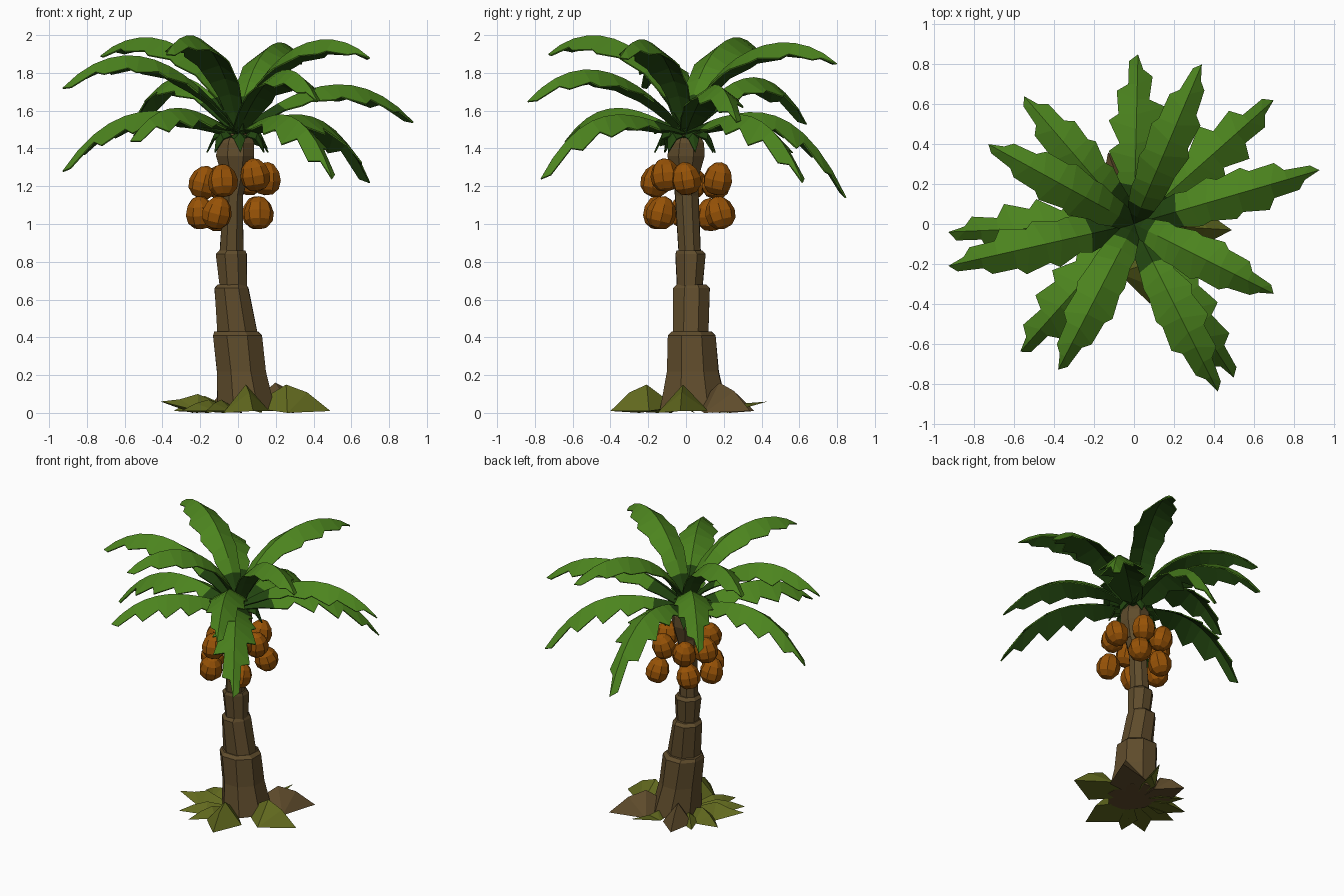
import bpy, bmesh, math, random
from mathutils import Vector, Euler

random.seed(4)
if "Cube" in bpy.data.objects:
    bpy.data.objects.remove(bpy.data.objects["Cube"])


def material(name, rgb):
    m = bpy.data.materials.new(name)
    m.use_nodes = True
    m.diffuse_color = (*rgb, 1)
    bsdf = m.node_tree.nodes["Principled BSDF"]
    bsdf.inputs["Base Color"].default_value = (*rgb, 1)
    bsdf.inputs["Roughness"].default_value = 0.9
    return m


GREEN = material("leaf green", (0.072, 0.23, 0.013))
DARK = material("deep green", (0.016, 0.06, 0.005))
BARK = material("bark brown", (0.115, 0.072, 0.025))
OLIVE = material("olive leaf", (0.12, 0.14, 0.013))
NUT = material("nut orange", (0.31, 0.085, 0.002))


def finish(name, bm, *mats):
    mesh = bpy.data.meshes.new(name)
    bm.to_mesh(mesh)
    bm.free()
    for m in mats:
        mesh.materials.append(m)
    obj = bpy.data.objects.new(name, mesh)
    bpy.context.collection.objects.link(obj)
    return obj


def bezier(a, b, c, d, t):
    u = 1 - t
    return u**3 * a + 3 * u * u * t * b + 3 * u * t * t * c + t**3 * d


# Trunk: stacked, flared, eight-sided sleeves
def sleeve(name, rings, sides=8):
    bm = bmesh.new()
    loops = []
    for x0, x1, y0, y1, z in rings:
        loop = []
        for i in range(sides):
            a = math.tau * (i + 0.5) / sides
            k = random.uniform(1.0, 1.07)
            loop.append(bm.verts.new(((x0 + x1) / 2 + (x1 - x0) / 2 * math.cos(a) * k,
                                      (y0 + y1) / 2 + (y1 - y0) / 2 * math.sin(a) * k, z)))
        loops.append(loop)
    for lo, hi in zip(loops, loops[1:]):
        for i in range(sides):
            j = (i + 1) % sides
            bm.faces.new((lo[i], lo[j], hi[j], hi[i]))
    bm.faces.new(loops[0])
    bm.faces.new(loops[-1])
    bmesh.ops.recalc_face_normals(bm, faces=bm.faces)
    finish(name, bm, BARK)


sleeve("trunk_base", [(-.12, .20, -.14, .23, .02), (-.12, .15, -.11, .18, .22),
                      (-.14, .13, -.10, .16, .41), (-.13, .11, -.08, .14, .43)])
sleeve("trunk_lower", [(-.11, .11, -.07, .12, .40), (-.13, .06, -.07, .13, .66), (-.11, .05, -.05, .11, .68)])
sleeve("trunk_middle", [(-.10, .05, -.05, .09, .66), (-.12, .05, -.06, .11, .84), (-.10, .04, -.05, .09, .86)])
sleeve("trunk_upper", [(-.10, .03, -.04, .08, .84), (-.08, .03, -.06, .07, 1.15), (-.09, .07, -.07, .07, 1.28)])
sleeve("trunk_crown", [(-.08, .06, -.07, .07, 1.24), (-.12, .09, -.10, .10, 1.36),
                       (-.11, .09, -.09, .10, 1.43), (-.08, .07, -.06, .07, 1.48)])


# Ground leaves and roots: ridged diamond wedges
def wedge(name, tip, width, height, mat, tip_z=0.01):
    d = Vector((tip[0], tip[1], 0))
    side = Vector((-d.y, d.x, 0)).normalized() * width / 2
    up = Vector((0, 0, 1))
    bm = bmesh.new()
    inner = bm.verts.new(d * 0.12 + up * 0.03)
    left = bm.verts.new(d * 0.55 + side + up * 0.01)
    right = bm.verts.new(d * 0.55 - side)
    peak = bm.verts.new(d * 0.52 + up * height)
    shoulder = bm.verts.new(d * 0.75 + up * (height * 0.72))
    end = bm.verts.new(d + up * tip_z)
    for f in ((inner, left, peak), (inner, peak, right), (left, shoulder, peak), (left, end, shoulder),
              (right, peak, shoulder), (right, shoulder, end), (inner, right, end, left)):
        bm.faces.new(f)
    bmesh.ops.recalc_face_normals(bm, faces=bm.faces)
    finish(name, bm, mat)


GROUND = [(.49, -.03, .27, .15), (.08, -.40, .25, .15), (-.17, -.33, .14, .07), (-.30, -.25, .16, .07),
          (-.41, -.08, .18, .10), (-.34, .12, .16, .09), (-.22, .25, .12, .06), (.14, .43, .10, .06)]
for i, (x, y, w, h) in enumerate(GROUND):
    wedge(f"ground_leaf_{i + 1}", (x, y), w, h, OLIVE, 0.06 if x < -.4 or y > .4 else 0.01)
wedge("root_side", (.38, .34), .24, .16, BARK)
wedge("root_back", (-.13, .36), .20, .14, BARK)


# Fronds: arched midrib, drooping toothed sides, deep green base and underside
def frond(name, tip, z_mid, width, tooth, z0=1.49, n=12, dark=3):
    tx, ty, tz = tip
    length = math.hypot(tx, ty)
    out = Vector((tx, ty, 0)).normalized()
    side = Vector((-out.y, out.x, 0))
    total = (z_mid - 0.125 * (z0 + tz)) / 0.375
    bend = 0.10
    z1, z2 = total / 2 - bend, total / 2 + bend
    r1 = 0.15 if tz > 1.8 else 0.28

    def spine(t):
        r = bezier(0.0, r1 * length, 0.65 * length, length, t)
        return out * r + Vector((0, 0, bezier(z0, z1, z2, tz, t)))

    bm = bmesh.new()
    rows = []
    for i in range(n):
        t = i / n
        w = width * min(1, 0.3 + 1.6 * t) * min(1, (1 - t) / 0.36)**0.85
        row = []
        for s in (1, -1):
            notch = i > 3 and (i + (s > 0)) % 2
            k = 1 - tooth * random.uniform(0.7, 1.2) if notch else random.uniform(0.97, 1.1)
            shift = 0 if notch else 0.045 * min(1, t * 2)
            p = spine(min(t + shift, 0.97)) + side * s * w * k
            p.z -= w * k * (0.4 + 0.5 * t)
            row.append(bm.verts.new(p))
        rows.append((row[0], bm.verts.new(spine(t)), row[1]))
    end = bm.verts.new(spine(1))
    for i in range(n):
        a = rows[i]
        for j in (0, 1):
            if i < n - 1:
                b = rows[i + 1]
                f = bm.faces.new((a[j], a[j + 1], b[j + 1], b[j]))
            else:
                f = bm.faces.new((a[j], a[j + 1], end))
            f.material_index = 1 if i < dark else 0
    solid = finish(name, bm, GREEN, DARK).modifiers.new("thickness", "SOLIDIFY")
    solid.thickness = 0.008
    solid.offset = -1
    solid.material_offset = 1


UPPER = [(.34, .80, 1.85, 1.92), (.70, -.35, 1.88, 1.93), (-.38, -.73, 1.90, 1.95), (-.73, .40, 1.89, 1.94)]
MIDDLE = [(.93, .27, 1.54, 1.73), (.42, -.84, 1.65, 1.80), (-.93, -.21, 1.72, 1.87), (-.55, .64, 1.53, 1.77)]
LOWER = [(.02, .85, 1.14, 1.59), (.70, .62, 1.22, 1.58), (.50, -.77, 1.24, 1.58),
         (-.57, -.64, 1.44, 1.61), (-.93, -.04, 1.28, 1.60)]
for tier, data, width, tooth, dark in (("upper", UPPER, .115, .12, 2), ("middle", MIDDLE, .122, .2, 3),
                                       ("lower", LOWER, .14, .36, 3)):
    for i, (x, y, z, mid) in enumerate(data):
        frond(f"{tier}_frond_{i + 1}", (x, y, z), mid, width, tooth, dark=dark)

# Short drooping leaves under the crown
for i in range(7):
    a = math.tau * i / 7 + 0.3
    frond(f"crown_leaf_{i + 1}", (.17 * math.cos(a), .17 * math.sin(a), 1.38), 1.49, .04, .1, n=4, dark=4)

# Nuts: faceted ovals hanging in two rings
NUTS = [(-.18, .03, 1.22), (-.08, -.16, 1.23), (.09, -.11, 1.26), (.15, .00, 1.24), (.06, .17, 1.24), (-.10, .16, 1.22),
        (-.20, -.01, 1.06), (-.11, -.15, 1.06), (.11, -.13, 1.06), (.10, .18, 1.06), (-.11, .13, 1.05)]
for i, (x, y, z) in enumerate(NUTS):
    bm = bmesh.new()
    bmesh.ops.create_uvsphere(bm, u_segments=8, v_segments=6, radius=1)
    for v in bm.verts:
        taper = 1 - 0.12 * v.co.z
        v.co = Vector((v.co.x * .08 * taper, v.co.y * .08 * taper, v.co.z * .09))
    nut = finish(f"nut_{i + 1}", bm, NUT)
    nut.location = (x, y, z)
    nut.rotation_euler = Euler((y * 1.4, -x * 1.4, i * 0.7))
